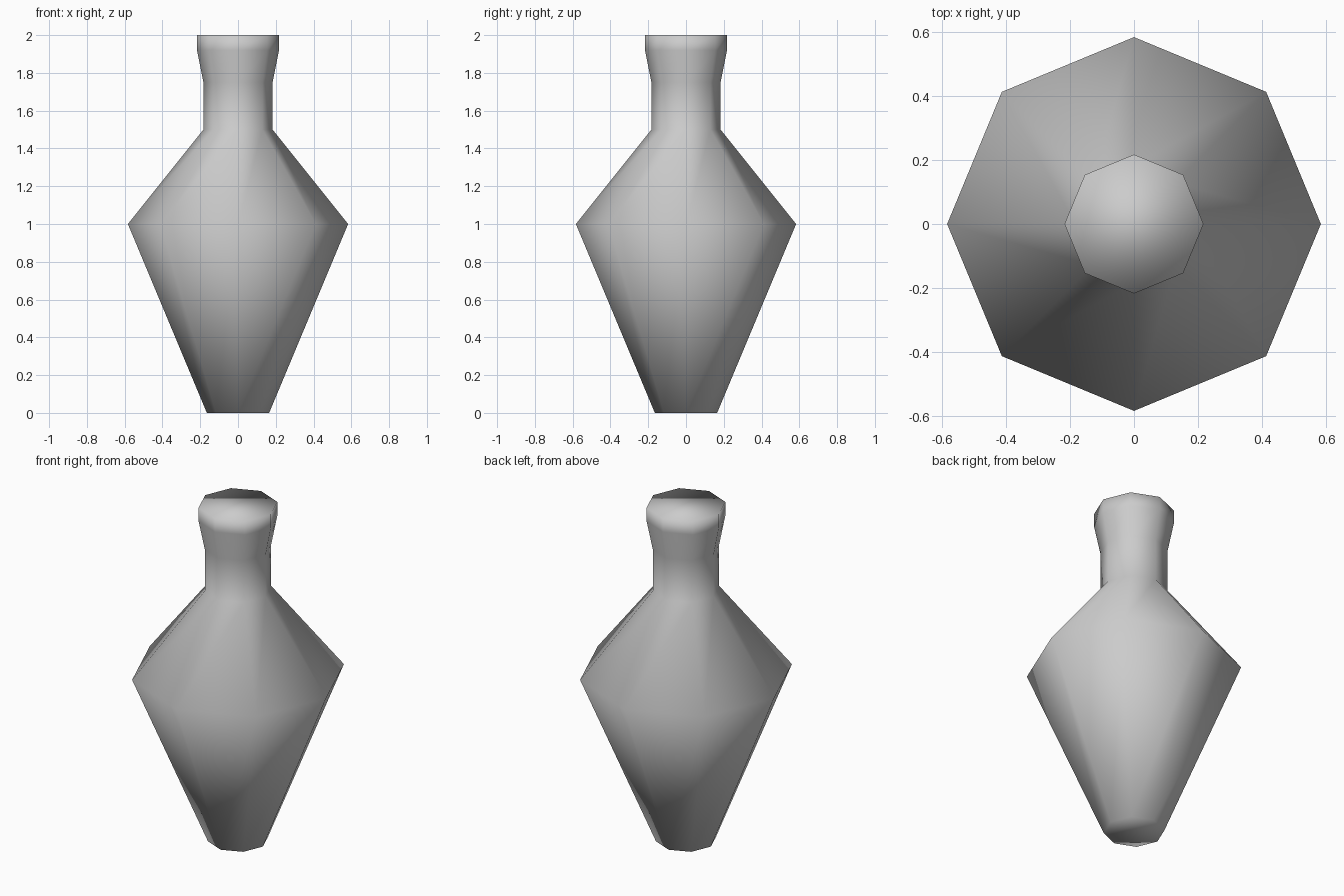
import bpy
import bmesh
from math import cos, sin, tau

cube = bpy.data.objects.get("Cube")
if cube:
    bpy.data.objects.remove(cube, do_unlink=True)

SIDES = 8
# radius, height from foot to lip
PROFILE = [(0.165, 0), (0.583, 1), (0.183, 1.5), (0.183, 1.75), (0.217, 1.92), (0.217, 2)]


def make_material(name, value):
    mat = bpy.data.materials.new(name)
    mat.use_nodes = True
    color = (value, value, value, 1)
    mat.diffuse_color = color
    bsdf = next(n for n in mat.node_tree.nodes if n.type == "BSDF_PRINCIPLED")
    bsdf.inputs["Base Color"].default_value = color
    return mat


def lathe(name, profile, sides, mat):
    bm = bmesh.new()
    rings = [[bm.verts.new((r * cos(tau * i / sides), r * sin(tau * i / sides), z))
              for i in range(sides)] for r, z in profile]
    # walls
    for low, high in zip(rings, rings[1:]):
        for i in range(sides):
            j = (i + 1) % sides
            bm.faces.new((low[i], low[j], high[j], high[i]))
    # closed foot and closed mouth
    bm.faces.new(rings[0][::-1])
    bm.faces.new(rings[-1])
    for face in bm.faces:
        face.smooth = True
    mesh = bpy.data.meshes.new(name)
    bm.to_mesh(mesh)
    bm.free()
    mesh.materials.append(mat)
    obj = bpy.data.objects.new(name, mesh)
    bpy.context.collection.objects.link(obj)
    return obj


# vase: tapered body, straight neck and flared lip in one smooth shell
lathe("vase", PROFILE, SIDES, make_material("light grey", 0.6))
